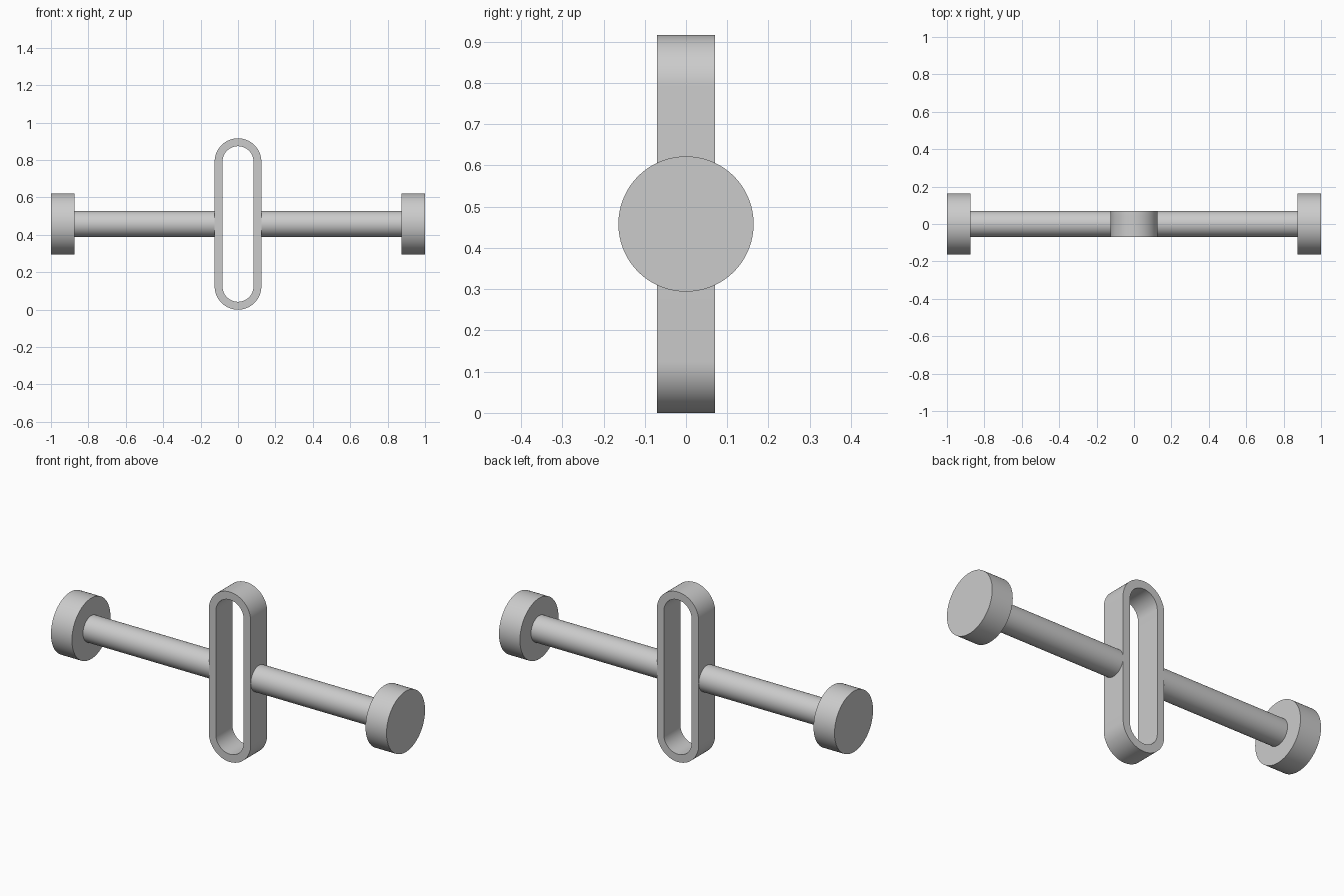
import bpy, bmesh, math

cube = bpy.data.objects.get("Cube")
if cube:
    bpy.data.objects.remove(cube, do_unlink=True)

MID_Z = 0.458
HALF_DEPTH = 0.07

grey = bpy.data.materials.new("light grey")
grey.use_nodes = True
colour = (0.6, 0.6, 0.6, 1)
grey.diffuse_color = colour
grey.node_tree.nodes["Principled BSDF"].inputs["Base Color"].default_value = colour


def finish(obj, name):
    obj.name = name
    obj.data.name = name
    obj.data.materials.append(grey)
    bpy.ops.object.select_all(action='DESELECT')
    obj.select_set(True)
    bpy.context.view_layer.objects.active = obj
    bpy.ops.object.shade_smooth_by_angle(angle=math.radians(35))


def cylinder_x(name, radius, x0, x1):
    """Cylinder lying along the x axis."""
    bpy.ops.mesh.primitive_cylinder_add(
        vertices=96, radius=radius, depth=abs(x1 - x0),
        location=((x0 + x1) / 2, 0, MID_Z), rotation=(0, math.pi / 2, 0))
    finish(bpy.context.object, name)


def slot_outline(radius, half_height, steps=32):
    """Stadium outline: two half circles joined by straight sides."""
    points = []
    for side in (1, -1):
        for i in range(steps + 1):
            a = math.pi * i / steps
            points.append((side * radius * math.cos(a),
                           MID_Z + side * (half_height - radius + radius * math.sin(a))))
    return points


# Upright slotted loop
bm = bmesh.new()
outlines = (slot_outline(0.125, MID_Z), slot_outline(0.083, MID_Z - 0.042))
loops = [[bm.verts.new((x, y, z)) for x, z in outline]
         for outline, y in ((outlines[0], -HALF_DEPTH), (outlines[0], HALF_DEPTH),
                            (outlines[1], HALF_DEPTH), (outlines[1], -HALF_DEPTH))]
count = len(loops[0])
for k in range(4):
    a, b = loops[k], loops[(k + 1) % 4]
    for i in range(count):
        j = (i + 1) % count
        bm.faces.new((a[i], a[j], b[j], b[i]))
bmesh.ops.recalc_face_normals(bm, faces=bm.faces)
mesh = bpy.data.meshes.new("slotted_loop")
bm.to_mesh(mesh)
bm.free()
loop = bpy.data.objects.new("slotted_loop", mesh)
bpy.context.collection.objects.link(loop)
finish(loop, "slotted_loop")

# Rods and end discs on both sides
for side, label in ((1, "left"), (-1, "right")):
    cylinder_x(label + "_rod", 0.07, side * 0.12, side * 0.88)
    cylinder_x(label + "_end_disc", 0.164, side * 0.875, side)
